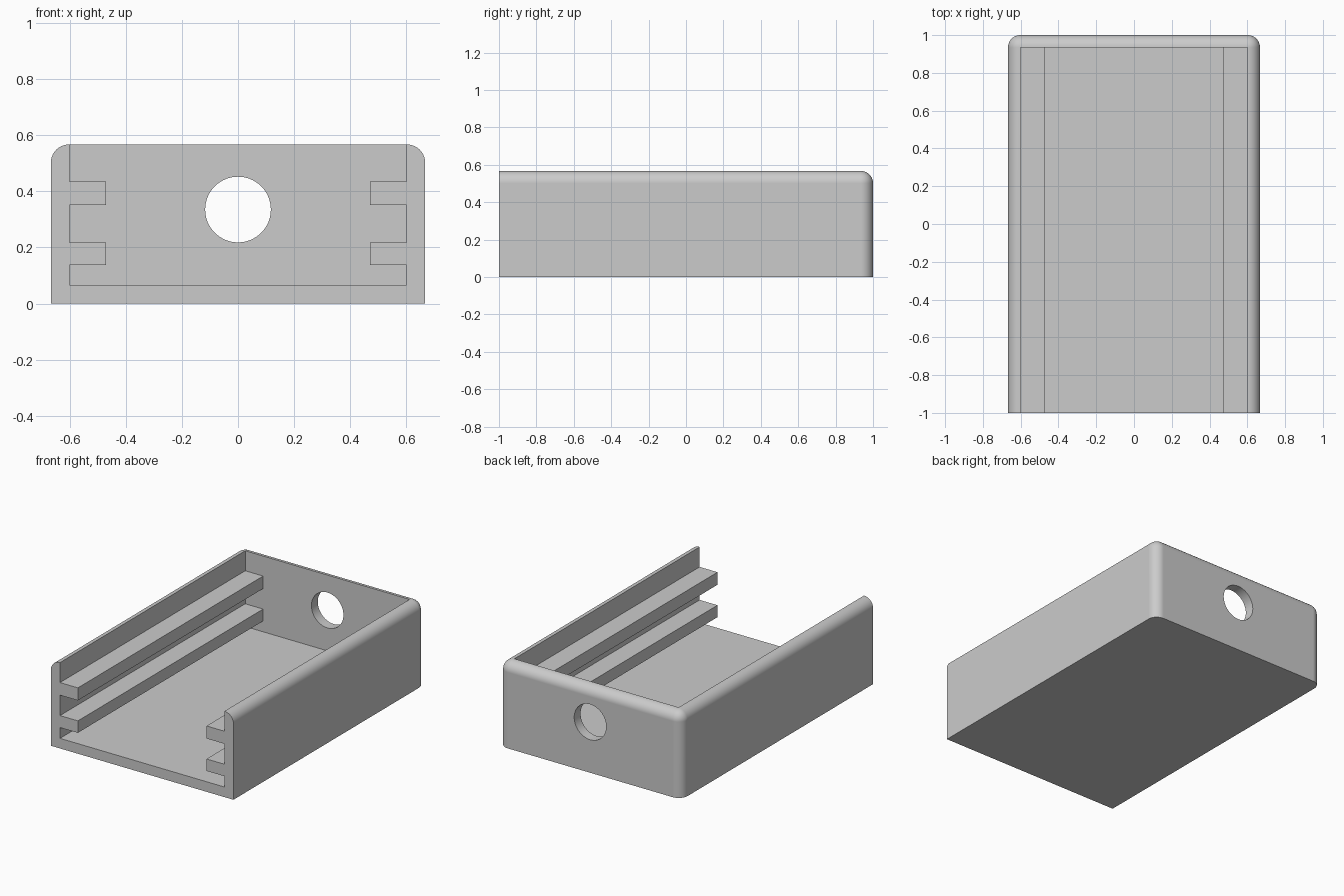
import bpy
import bmesh
import math
from mathutils import Matrix

default = bpy.data.objects.get("Cube")
if default:
    bpy.data.objects.remove(default, do_unlink=True)

# Overall sizes
HALF_W, HALF_L, HEIGHT = 0.667, 1.0, 0.567
WALL, FILLET = 0.0667, 0.065
INNER = HALF_W - WALL
RAIL_X = 0.47
RAILS = [(0.138, 0.217), (0.352, 0.435)]
HOLE_R, HOLE_Z = 0.117, 0.335

grey = bpy.data.materials.new("light grey plastic")
grey.use_nodes = True
colour = (0.6, 0.6, 0.6, 1)
grey.diffuse_color = colour
grey.node_tree.nodes["Principled BSDF"].inputs["Base Color"].default_value = colour


def make_object(name, bm):
    bmesh.ops.recalc_face_normals(bm, faces=bm.faces)
    mesh = bpy.data.meshes.new(name)
    bm.to_mesh(mesh)
    bm.free()
    mesh.materials.append(grey)
    obj = bpy.data.objects.new(name, mesh)
    bpy.context.collection.objects.link(obj)
    return obj


# Outer block, rounded along the top sides, top back and upright back edges
bm = bmesh.new()
bmesh.ops.create_cube(bm, size=1)
bmesh.ops.scale(bm, vec=(2 * HALF_W, 2 * HALF_L, HEIGHT), verts=bm.verts)
bmesh.ops.translate(bm, vec=(0, 0, HEIGHT / 2), verts=bm.verts)


def is_rounded(edge):
    mid = (edge.verts[0].co + edge.verts[1].co) / 2
    top, back, side = mid.z > HEIGHT - 0.01, mid.y > HALF_L - 0.01, abs(mid.x) > HALF_W - 0.01
    return (top and side) or (top and back) or (back and side)


bmesh.ops.bevel(bm, geom=[e for e in bm.edges if is_rounded(e)], offset=FILLET,
                offset_type='OFFSET', segments=10, profile=0.5, affect='EDGES')
tray = make_object("tray", bm)

# Cavity cutter: its notched outline leaves the guide rails standing
right = [(INNER, WALL)]
for low, high in RAILS:
    right += [(INNER, low), (RAIL_X, low), (RAIL_X, high), (INNER, high)]
right.append((INNER, HEIGHT + 0.2))
outline = right + [(-x, z) for x, z in reversed(right)]
bm = bmesh.new()
face = bm.faces.new([bm.verts.new((x, -HALF_L - 0.1, z)) for x, z in outline])
grown = bmesh.ops.extrude_face_region(bm, geom=[face])["geom"]
bmesh.ops.translate(bm, vec=(0, 2 * HALF_L + 0.1 - WALL, 0),
                    verts=[v for v in grown if isinstance(v, bmesh.types.BMVert)])
cavity = make_object("cavity_cutter", bm)

# Round cable hole through the back wall
bm = bmesh.new()
bmesh.ops.create_cone(bm, cap_ends=True, segments=64, radius1=HOLE_R, radius2=HOLE_R, depth=0.4,
                      matrix=Matrix.Translation((0, HALF_L, HOLE_Z))
                      @ Matrix.Rotation(math.pi / 2, 4, 'X'))
hole = make_object("hole_cutter", bm)

# Cut, then remove the cutters
bpy.ops.object.select_all(action='DESELECT')
tray.select_set(True)
bpy.context.view_layer.objects.active = tray
for cutter in (cavity, hole):
    cutter.hide_render = True
    mod = tray.modifiers.new(cutter.name, 'BOOLEAN')
    mod.operation = 'DIFFERENCE'
    mod.solver = 'EXACT'
    mod.object = cutter
    bpy.ops.object.modifier_apply(modifier=mod.name)
    bpy.data.objects.remove(cutter, do_unlink=True)

# Smooth fillets with flat walls
bpy.ops.object.shade_smooth_by_angle(angle=math.radians(30))
weighted = tray.modifiers.new("flat_walls", 'WEIGHTED_NORMAL')
weighted.keep_sharp = True
